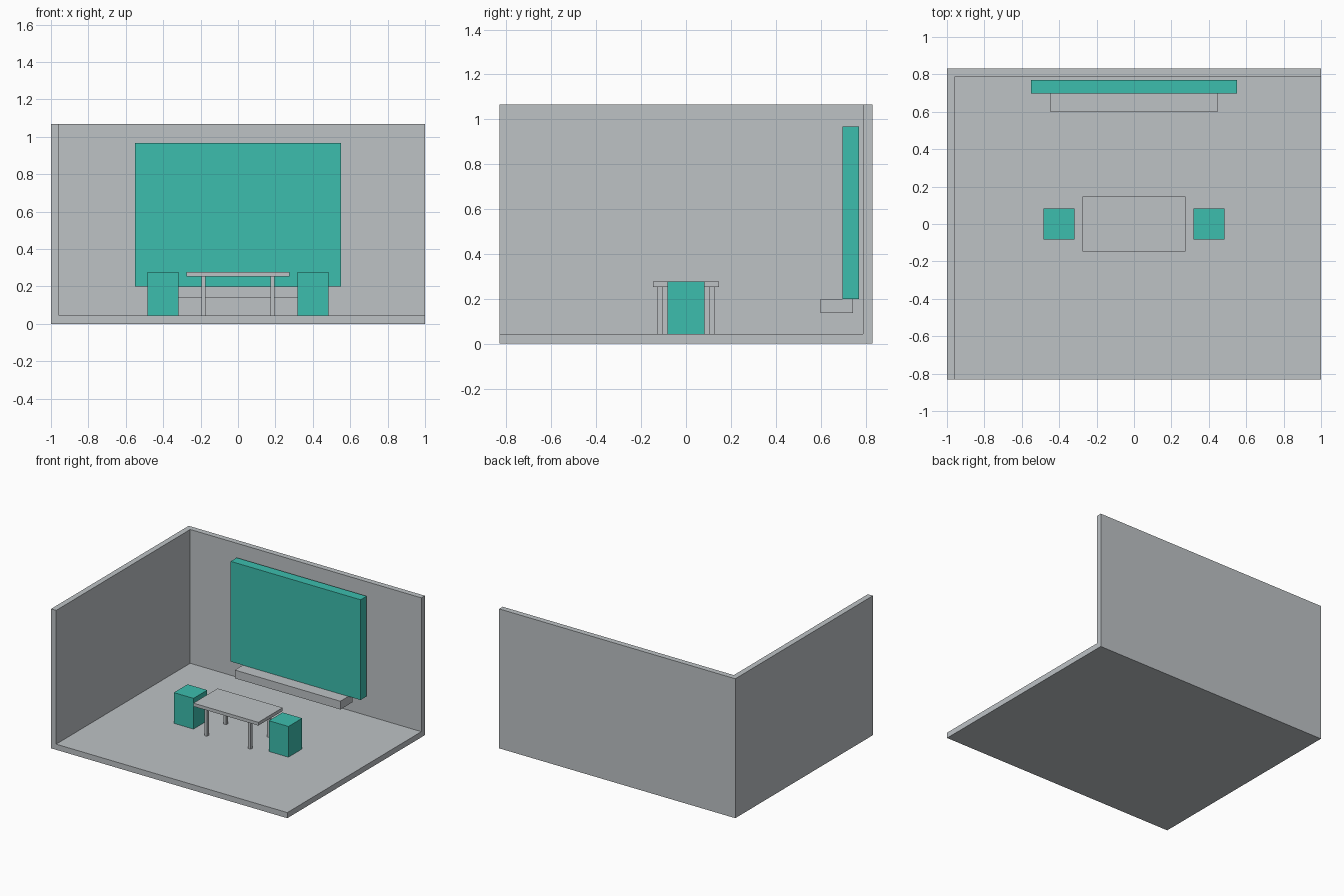
import bpy
import bmesh
from mathutils import Vector

default = bpy.data.objects.get("Cube")
if default:
    bpy.data.objects.remove(default, do_unlink=True)


def make_material(name, color):
    mat = bpy.data.materials.new(name)
    mat.use_nodes = True
    mat.diffuse_color = color
    mat.node_tree.nodes["Principled BSDF"].inputs["Base Color"].default_value = color
    return mat


grey = make_material("light grey", (0.51, 0.54, 0.56, 1))
teal = make_material("teal", (0.045, 0.51, 0.42, 1))


def box(name, low, high, mat):
    """Box spanning two opposite corners."""
    low, high = Vector(low), Vector(high)
    center, size = (low + high) / 2, high - low
    bm = bmesh.new()
    bmesh.ops.create_cube(bm, size=1)
    bmesh.ops.scale(bm, vec=size, verts=bm.verts)
    mesh = bpy.data.meshes.new(name)
    bm.to_mesh(mesh)
    bm.free()
    mesh.materials.append(mat)
    obj = bpy.data.objects.new(name, mesh)
    obj.location = center
    bpy.context.collection.objects.link(obj)
    return obj


# Room shell
DEPTH = 0.832
FLOOR = 0.043
HEIGHT = 1.067
WALL = 0.043
box("floor", (-1, -DEPTH, 0), (1, DEPTH, FLOOR), grey)
box("back_wall", (-1, DEPTH - WALL, FLOOR), (1, DEPTH, HEIGHT), grey)
box("right_wall", (-1, -DEPTH, FLOOR), (-1 + WALL, DEPTH - WALL, HEIGHT), grey)

# Wall screen with the shelf under it
box("screen", (-0.55, 0.697, 0.2), (0.55, 0.77, 0.967), teal)
box("shelf", (-0.447, 0.6, 0.137), (0.447, 0.745, 0.2), grey)

# Table
TOP = 0.278
UNDER = 0.253
box("table_top", (-0.275, -0.147, UNDER), (0.275, 0.147, TOP), grey)
HALF_LEG = 0.011
for side_x, x in (("right", -0.185), ("left", 0.185)):
    for side_y, y in (("front", -0.116), ("back", 0.116)):
        box(f"table_leg_{side_y}_{side_x}",
            (x - HALF_LEG, y - HALF_LEG, FLOOR),
            (x + HALF_LEG, y + HALF_LEG, UNDER), grey)

# Block stools at both ends of the table
HALF_STOOL = 0.083
for side, x in (("right", -0.402), ("left", 0.402)):
    box(f"stool_{side}", (x - HALF_STOOL, -HALF_STOOL, FLOOR),
        (x + HALF_STOOL, HALF_STOOL, TOP), teal)
